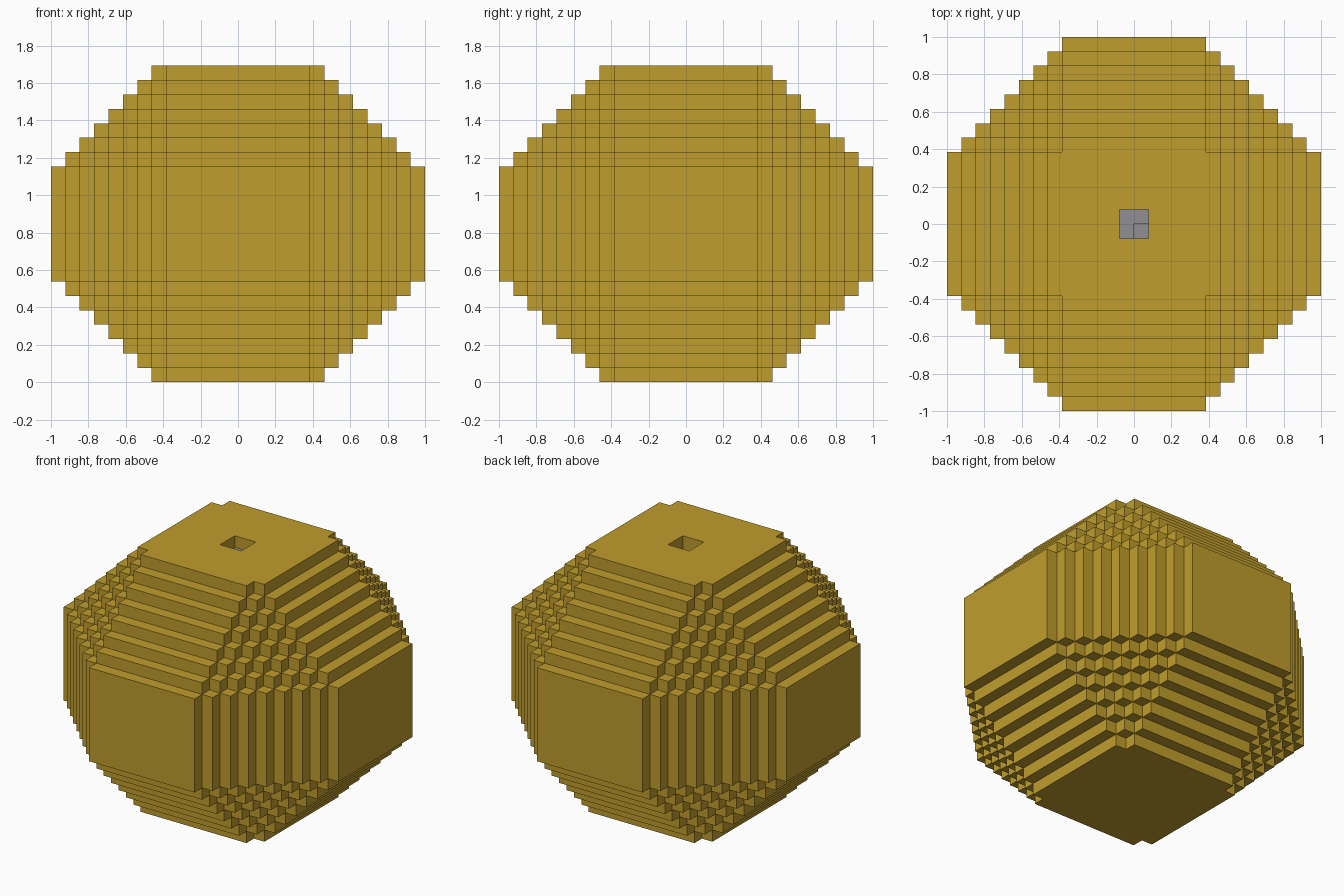
import bpy
import bmesh
import math
from mathutils import Vector

if "Cube" in bpy.data.objects:
    bpy.data.objects.remove(bpy.data.objects["Cube"], do_unlink=True)

HALF = 13            # half width in blocks
LAYERS = 22          # height in blocks
UNIT = 1 / HALF      # size of one block
FLAT = 5             # half width of the flat side panels
TOP = LAYERS - 1


def material(name, colour):
    mat = bpy.data.materials.new(name)
    mat.use_nodes = True
    mat.diffuse_color = colour
    mat.node_tree.nodes["Principled BSDF"].inputs["Base Color"].default_value = colour
    return mat


def in_pit(x, y, z):
    # Square shaft in the middle of the top
    return x in (-1, 0) and y in (-1, 0) and z >= TOP - 2


def in_core(x, y, z):
    # Blocks at the bottom of the shaft, one of them missing
    missing = (x, y, z) == (0, -1, TOP - 1)
    return in_pit(x, y, z) and z < TOP and not missing


def in_shell(x, y, z):
    # Stepped octagon per layer, shrinking one block at a time towards the ends
    if not 0 <= z < LAYERS or in_pit(x, y, z):
        return False
    extent = min(HALF, FLAT + 1 + min(z, TOP - z))
    i = x if x >= 0 else -1 - x
    j = y if y >= 0 else -1 - y
    return max(i, j) < extent and i + j < extent + FLAT - 1


def block_object(name, inside, mat):
    # Skin every exposed block side, then merge flat areas into large faces
    bm = bmesh.new()
    sides = [Vector(s * (a == axis) for a in range(3))
             for axis in range(3) for s in (-1, 1)]
    for z in range(LAYERS):
        for x in range(-HALF, HALF):
            for y in range(-HALF, HALF):
                if not inside(x, y, z):
                    continue
                centre = Vector((x + 0.5, y + 0.5, z + 0.5))
                for n in sides:
                    if inside(x + int(n.x), y + int(n.y), z + int(n.z)):
                        continue
                    u = Vector((n.y, n.z, n.x))
                    v = n.cross(u)
                    corners = [u + v, v - u, -u - v, u - v]
                    bm.faces.new([bm.verts.new((centre + (n + c) / 2) * UNIT)
                                  for c in corners])
    bmesh.ops.remove_doubles(bm, verts=bm.verts, dist=UNIT / 100)
    bmesh.ops.dissolve_limit(bm, angle_limit=math.radians(1),
                             verts=bm.verts, edges=bm.edges)
    bmesh.ops.recalc_face_normals(bm, faces=bm.faces)
    mesh = bpy.data.meshes.new(name)
    bm.to_mesh(mesh)
    bm.free()
    mesh.materials.append(mat)
    obj = bpy.data.objects.new(name, mesh)
    bpy.context.collection.objects.link(obj)
    return obj


gold = material("gold", (0.53, 0.34, 0.026, 1))
grey = material("grey", (0.28, 0.28, 0.29, 1))

block_object("stepped_shell", in_shell, gold)
block_object("shaft_core", in_core, grey)
